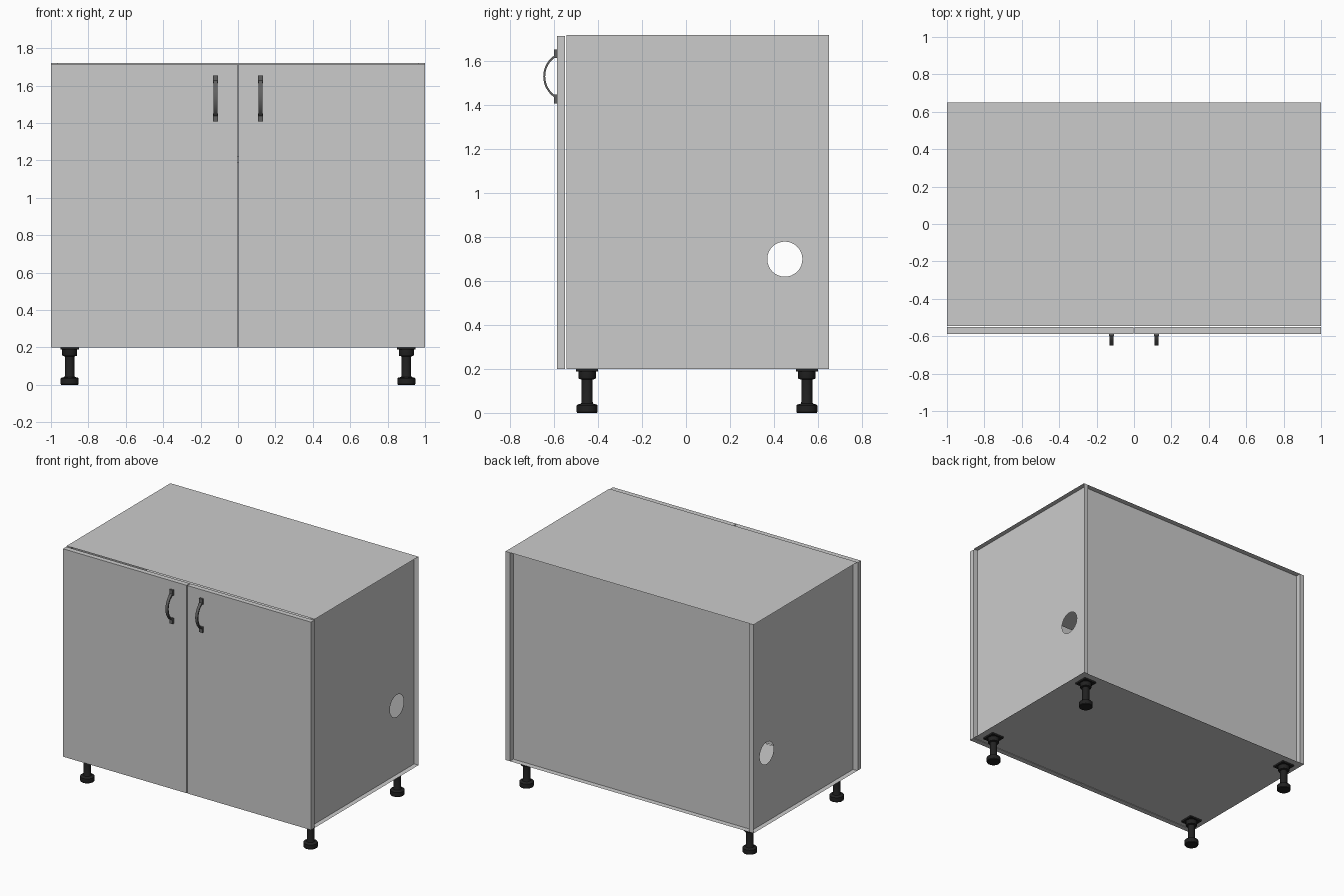
import bpy, bmesh, math
from mathutils import Vector

if "Cube" in bpy.data.objects:
    bpy.data.objects.remove(bpy.data.objects["Cube"])


def material(name, v):
    m = bpy.data.materials.new(name)
    m.diffuse_color = (v, v, v, 1)
    m.use_nodes = True
    m.node_tree.nodes["Principled BSDF"].inputs["Base Color"].default_value = m.diffuse_color
    return m


BLACK = material("black_plastic", 0.015)
DARK = material("dark_metal", 0.12)


def finish(bm, name, mat=None, smooth=False):
    me = bpy.data.meshes.new(name)
    bmesh.ops.recalc_face_normals(bm, faces=bm.faces)
    bm.to_mesh(me)
    bm.free()
    ob = bpy.data.objects.new(name, me)
    bpy.context.collection.objects.link(ob)
    if mat:
        me.materials.append(mat)
    if smooth:
        bpy.ops.object.select_all(action='DESELECT')
        ob.select_set(True)
        bpy.context.view_layer.objects.active = ob
        bpy.ops.object.shade_smooth_by_angle(angle=math.radians(35))
    return ob


def add_box(bm, lo, hi):
    vs = bmesh.ops.create_cube(bm, size=1)["verts"]
    for v in vs:
        v.co = Vector([a + (b - a) * (c + 0.5) for a, b, c in zip(lo, hi, v.co)])


def box(name, lo, hi, mat=None):
    bm = bmesh.new()
    add_box(bm, lo, hi)
    return finish(bm, name, mat)


def sheet(name, corner, u, v):
    # flat rectangle spanned by two edge vectors
    bm = bmesh.new()
    c, u, v = Vector(corner), Vector(u), Vector(v)
    bm.faces.new([bm.verts.new(p) for p in (c, c + u, c + u + v, c + v)])
    return finish(bm, name)


W, T = 1.0, 0.035                  # half width, panel thickness
FRONT, BACK = -0.545, 0.65
Z0, Z1 = 0.20, 1.72
IN = W - T

# carcass: top, bottom and recessed back
for name, z in (("top_panel", Z1), ("bottom_panel", Z0)):
    sheet(name, (-W, FRONT, z), (2 * W, 0, 0), (0, BACK - FRONT, 0))
sheet("back_panel", (-IN, BACK - 0.04, Z0), (2 * IN, 0, 0), (0, 0, Z1 - Z0))

# side panels with a round pipe hole, plus their front and rear edge strips
for s, side in ((-1, "left"), (1, "right")):
    bm = bmesh.new()
    rect = [(FRONT, Z0), (BACK, Z0), (BACK, Z1), (FRONT, Z1)]
    hole = [(0.45 + 0.08 * math.cos(a * math.tau / 32),
             0.70 + 0.08 * math.sin(a * math.tau / 32)) for a in range(32)]
    for loop in (rect, hole):
        vs = [bm.verts.new((s * IN, y, z)) for y, z in loop]
        for i in range(len(vs)):
            bm.edges.new((vs[i - 1], vs[i]))
    bmesh.ops.triangle_fill(bm, use_beauty=True, edges=bm.edges[:], normal=(1, 0, 0))
    finish(bm, side + "_side_panel")
    for name, y in (("front", FRONT), ("rear", BACK)):
        sheet(f"{side}_{name}_edge", (s * IN, y, Z0), (s * T, 0, 0), (0, 0, Z1 - Z0))

# inner shelf
box("shelf", (-IN, -0.27, 1.19), (IN, BACK - 0.04, 1.22))

# doors and bow handles
for s, side in ((-1, "left"), (1, "right")):
    xa, xb = sorted((s * 0.003, s * W))
    box(side + "_door", (xa, -0.587, Z0), (xb, -0.55, Z1 - 0.005))

    bm = bmesh.new()
    x, r, zc = s * 0.12, 0.115, 1.532
    rows = []
    n = 16
    for i in range(n + 1):
        a = math.radians(-62 + 124 * i / n)
        row = []
        for rad, dx in ((r, -0.01), (r, 0.01), (r - 0.009, 0.01), (r - 0.009, -0.01)):
            row.append(bm.verts.new((x + dx, -0.535 - rad * math.cos(a),
                                     zc + rad * math.sin(a))))
        rows.append(row)
    for p, q in zip(rows, rows[1:]):
        for k in range(4):
            bm.faces.new((p[k - 1], p[k], q[k], q[k - 1]))
    bm.faces.new(rows[0])
    bm.faces.new(rows[-1])
    # mounting feet
    for e in (-1, 1):
        z = zc + e * 0.103
        add_box(bm, (x - 0.014, -0.600, z - 0.02), (x + 0.014, -0.587, z + 0.02))
    finish(bm, side + "_handle", DARK, smooth=True)

# adjustable legs: square plate, turned collar, stem and foot
PROFILE = [(0, 0), (0.045, 0), (0.048, 0.004), (0.048, 0.034), (0.044, 0.038),
           (0.028, 0.042), (0.025, 0.05), (0.025, 0.152), (0.038, 0.155),
           (0.04, 0.16), (0.04, 0.19), (0, 0.19)]
for x, sx in ((-0.9, "left"), (0.9, "right")):
    for y, sy in ((-0.45, "front"), (0.55, "back")):
        bm = bmesh.new()
        vs = [bm.verts.new((x + r, y, z)) for r, z in PROFILE]
        es = [bm.edges.new(p) for p in zip(vs, vs[1:])]
        bmesh.ops.spin(bm, geom=vs + es, cent=(x, y, 0), axis=(0, 0, 1),
                       angle=math.tau, steps=24)
        bmesh.ops.remove_doubles(bm, verts=bm.verts, dist=1e-4)
        add_box(bm, (x - 0.05, y - 0.05, 0.188), (x + 0.05, y + 0.05, 0.2))
        finish(bm, f"{sy}_{sx}_leg", BLACK, smooth=True)
